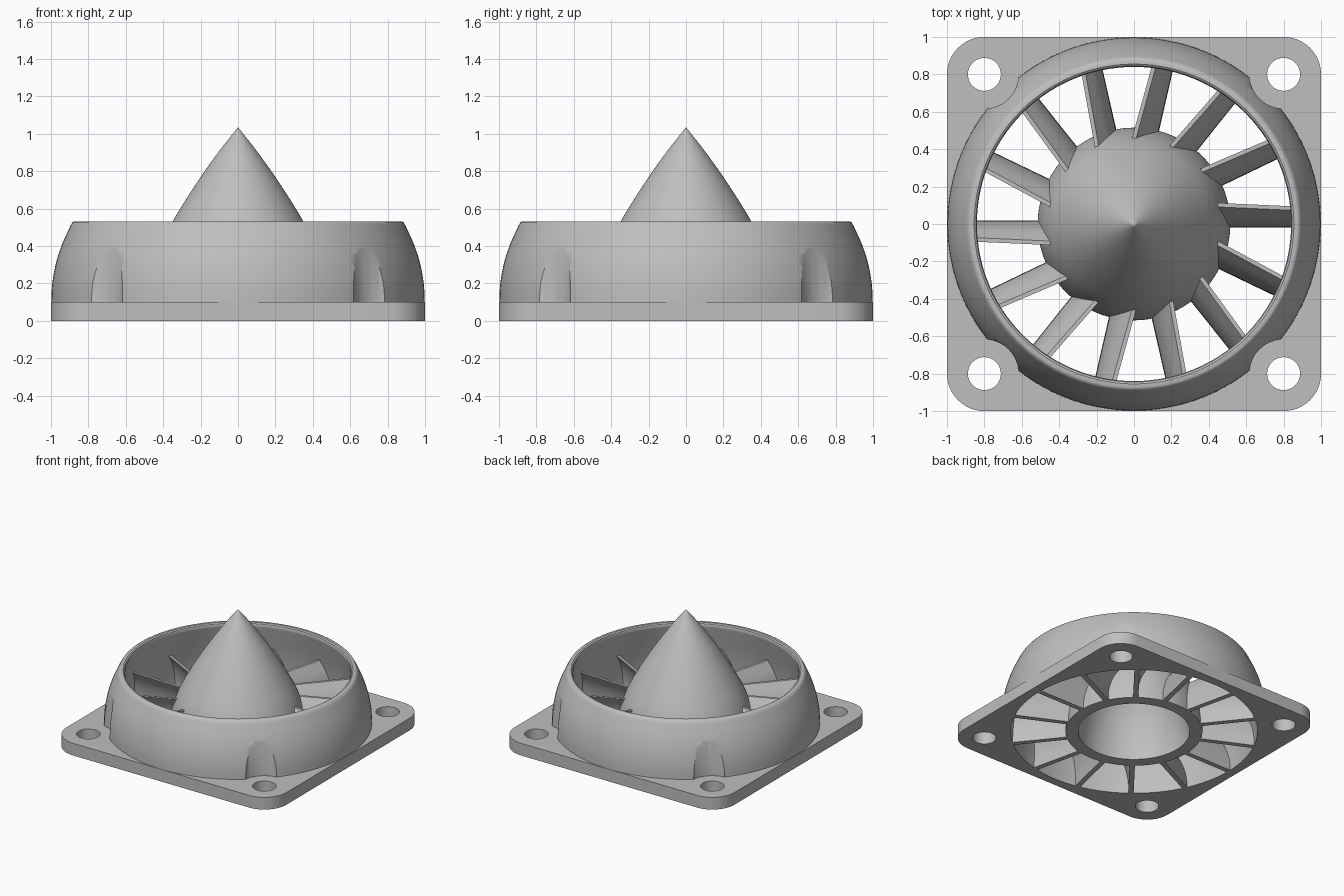
import bpy, bmesh, math
from mathutils import Matrix, Vector

if "Cube" in bpy.data.objects:
    bpy.data.objects.remove(bpy.data.objects["Cube"], do_unlink=True)

grey = bpy.data.materials.new("light_grey")
grey.use_nodes = True
grey.diffuse_color = (0.52, 0.52, 0.52, 1)
bsdf = next(n for n in grey.node_tree.nodes if n.type == 'BSDF_PRINCIPLED')
bsdf.inputs["Base Color"].default_value = grey.diffuse_color


def finish(bm, name):
    bmesh.ops.recalc_face_normals(bm, faces=bm.faces)
    mesh = bpy.data.meshes.new(name)
    bm.to_mesh(mesh)
    bm.free()
    mesh.materials.append(grey)
    obj = bpy.data.objects.new(name, mesh)
    bpy.context.collection.objects.link(obj)
    return obj


def activate(obj):
    bpy.ops.object.select_all(action='DESELECT')
    obj.select_set(True)
    bpy.context.view_layer.objects.active = obj


def smooth(obj, angle=35):
    activate(obj)
    bpy.ops.object.shade_smooth_by_angle(angle=math.radians(angle))


def curve(points, steps=5):
    """Rounded path through the points (Catmull-Rom)."""
    p = [Vector(q) for q in points]
    p = [2 * p[0] - p[1]] + p + [2 * p[-1] - p[-2]]
    out = []
    for a, b, c, d in zip(p, p[1:], p[2:], p[3:]):
        for i in range(steps):
            t = i / steps
            out.append(0.5 * (2 * b + (c - a) * t + (2 * a - 5 * b + 4 * c - d) * t ** 2
                              + (3 * b - a - 3 * c + d) * t ** 3))
    return out + [p[-2]]


def lathe(name, profile, closed, steps=112):
    bm = bmesh.new()
    verts = [bm.verts.new((r, 0, z)) for r, z in profile]
    edges = [bm.edges.new(pair) for pair in zip(verts, verts[1:])]
    if closed:
        edges.append(bm.edges.new((verts[-1], verts[0])))
    bmesh.ops.spin(bm, geom=verts + edges, cent=(0, 0, 0), axis=(0, 0, 1),
                   angle=math.tau, steps=steps, use_duplicate=False)
    bmesh.ops.remove_doubles(bm, verts=bm.verts, dist=0.0001)
    return finish(bm, name)


def cylinders(name, spots, radius, low, high, sides=48):
    bm = bmesh.new()
    for x, y in spots:
        bmesh.ops.create_cone(bm, cap_ends=True, segments=sides, radius1=radius,
                              radius2=radius, depth=high - low,
                              matrix=Matrix.Translation((x, y, (low + high) / 2)))
    return finish(bm, name)


def cut(obj, cutter):
    cutter.hide_render = True
    mod = obj.modifiers.new("cut", 'BOOLEAN')
    mod.operation = 'DIFFERENCE'
    mod.solver = 'EXACT'
    mod.object = cutter
    activate(obj)
    bpy.ops.object.modifier_apply(modifier=mod.name)
    bpy.data.objects.remove(cutter, do_unlink=True)


corners = [(x, y) for x in (-0.8, 0.8) for y in (-0.8, 0.8)]

# Square mounting plate with rounded corners, bore and screw holes
bm = bmesh.new()
bmesh.ops.create_cube(bm, size=1, matrix=Matrix.Translation((0, 0, 0.05))
                      @ Matrix.Diagonal((2, 2, 0.1, 1)))
upright = [e for e in bm.edges if abs(e.verts[0].co.z - e.verts[1].co.z) > 0.05]
bmesh.ops.bevel(bm, geom=upright, offset=0.2, segments=12, profile=0.5, affect='EDGES')
plate = finish(bm, "mounting_plate")
cut(plate, cylinders("bore_cutter", [(0, 0)], 0.935, -0.1, 0.2, 112))
cut(plate, cylinders("screw_hole_cutter", corners, 0.088, -0.1, 0.2))
smooth(plate)

# Curved duct wall, notched to clear the screws
outer = curve([(0.998, 0), (0.998, 0.1), (0.993, 0.2), (0.973, 0.31),
               (0.94, 0.41), (0.895, 0.51)])
rim = [(0.885, 0.527), (0.875, 0.532), (0.855, 0.532), (0.845, 0.525)]
inner = curve([(0.84, 0.51), (0.86, 0.43), (0.89, 0.31), (0.912, 0.2),
               (0.926, 0.1), (0.93, 0)])
duct = lathe("duct_wall", [*outer, *rim, *inner], True)
cut(duct, cylinders("notch_cutter", corners, 0.183, 0.06, 0.6))
smooth(duct)

# Hollow pointed hub
shell = curve([(0.515, 0), (0.512, 0.07), (0.49, 0.21), (0.44, 0.36), (0.35, 0.53),
               (0.265, 0.67), (0.185, 0.79), (0.095, 0.915), (0, 1.035)])
hollow = curve([(0, 0.88), (0.13, 0.72), (0.25, 0.54), (0.345, 0.36),
                (0.395, 0.2), (0.418, 0.07), (0.42, 0)])
hub = lathe("nose_hub", [*shell, *hollow], True)
smooth(hub)

# Curved stator vanes joining hub and duct: section is (sideways, height)
camber = curve([(0, 0), (0.005, 0.1), (0.035, 0.21), (0.09, 0.31)], 4)
count = 14
for k in range(count):
    turn = Matrix.Rotation(math.tau * k / count, 4, 'Z')
    bm = bmesh.new()
    ends = []
    for at_hub in (True, False):
        loop = []
        for side in (-1, 1):
            line = camber if side < 0 else camber[::-1]
            for t, z in line:
                half = 0.02 - 0.03 * z
                x = 0.465 - 0.17 * z if at_hub else 0.945 - 0.1 * z
                sway = t * (1.15 if at_hub else 0.9)
                loop.append(bm.verts.new(turn @ Vector((x, sway + side * half, z))))
        ends.append(loop)
        bm.faces.new(loop)
    a, b = ends
    for i in range(len(a)):
        j = (i + 1) % len(a)
        bm.faces.new((a[i], a[j], b[j], b[i]))
    smooth(finish(bm, f"stator_vane_{k + 1}"))
